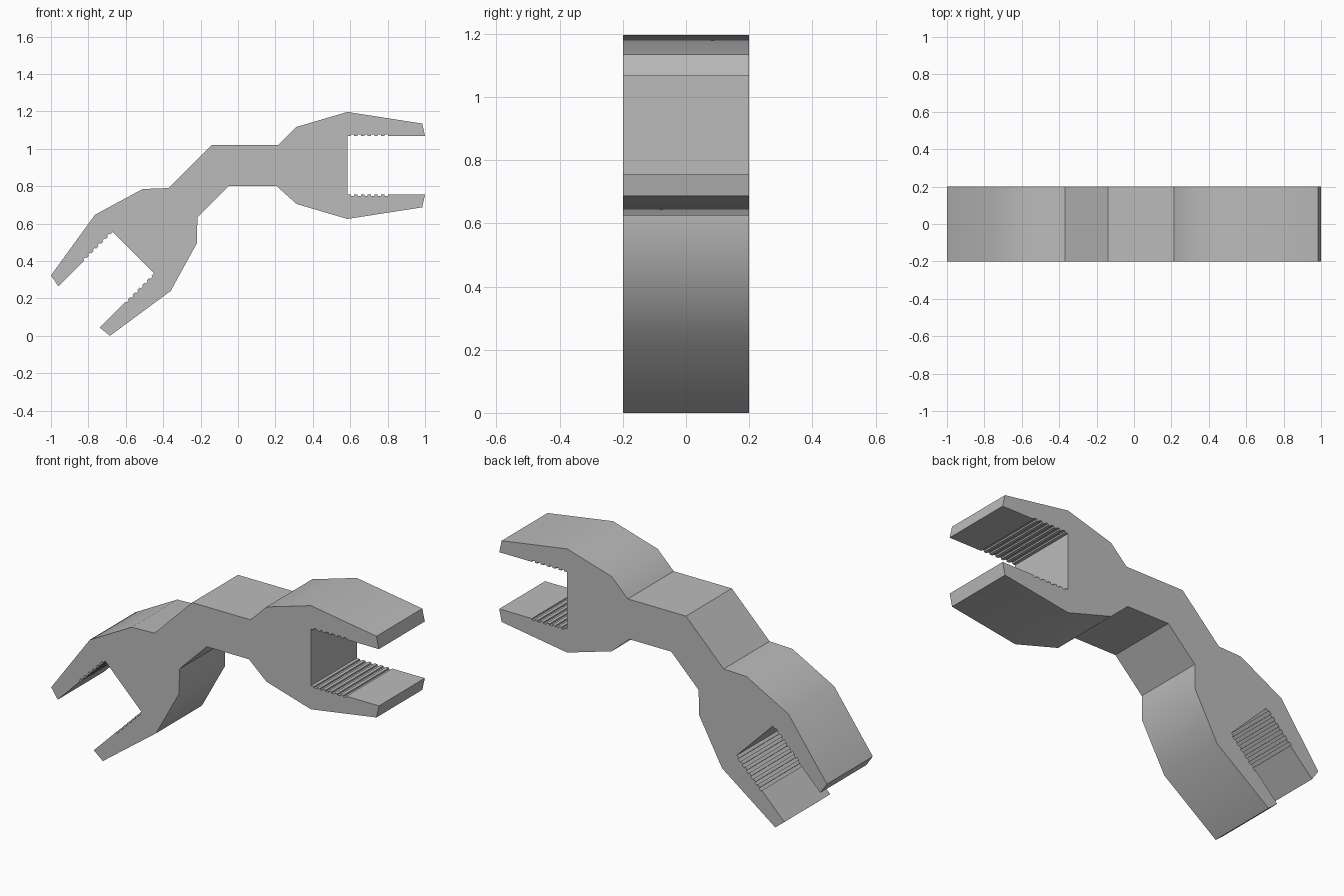
import bpy
import bmesh
import math
from mathutils import Vector

cube = bpy.data.objects.get("Cube")
if cube:
    bpy.data.objects.remove(cube, do_unlink=True)

HALF_WIDTH = 0.2
TEETH, PITCH, DEPTH = 6, 0.036, 0.008

steel = bpy.data.materials.new("grey_steel")
steel.use_nodes = True
grey = (0.5, 0.5, 0.5, 1)
steel.diffuse_color = grey
steel.node_tree.nodes["Principled BSDF"].inputs["Base Color"].default_value = grey


def grip(root, tip, into):
    """Inner jaw edge from root to tip, with shallow grooves cut into the jaw."""
    root, tip = Vector(root), Vector(tip)
    along = (tip - root).normalized()
    into = Vector(into).normalized() * DEPTH
    points = [root]
    for i in range(TEETH):
        start = root + along * PITCH * (i + 0.5)
        end = start + along * PITCH * 0.5
        points += [start, start + into, end + into, end]
    return points + [tip]


# Outer edges of the tool, listed between the jaw tips
top_edge = [(0.985, 1.135), (0.585, 1.197), (0.313, 1.117), (0.215, 1.02),
            (-0.14, 1.02), (-0.37, 0.79), (-0.51, 0.785), (-0.765, 0.647),
            (-1.0, 0.323)]
bottom_edge = [(-0.685, 0.0), (-0.36, 0.24), (-0.22, 0.495), (-0.217, 0.633),
               (-0.05, 0.8), (0.207, 0.8), (0.313, 0.705), (0.585, 0.625),
               (0.985, 0.687)]

# Toothed inner edges of the two open jaws
lower_left = grip((-0.45, 0.335), (-0.74, 0.045), (1, -1))
upper_left = grip((-0.67, 0.555), (-0.96, 0.265), (-1, 1))
lower_right = grip((0.585, 0.755), (1.0, 0.755), (0, -1))
upper_right = grip((0.585, 1.068), (1.0, 1.068), (0, 1))

outline = (top_edge + upper_left[::-1] + lower_left + bottom_edge
           + lower_right[::-1] + upper_right)

# Extrude the outline across the width
bm = bmesh.new()
face = bm.faces.new([bm.verts.new((p[0], -HALF_WIDTH, p[1])) for p in outline])
sweep = bmesh.ops.extrude_face_region(bm, geom=[face], use_keep_orig=True)
moved = [v for v in sweep["geom"] if isinstance(v, bmesh.types.BMVert)]
bmesh.ops.translate(bm, verts=moved, vec=(0, 2 * HALF_WIDTH, 0))
bmesh.ops.recalc_face_normals(bm, faces=bm.faces)
mesh = bpy.data.meshes.new("double_ended_wrench")
bm.to_mesh(mesh)
bm.free()
mesh.materials.append(steel)

wrench = bpy.data.objects.new("double_ended_wrench", mesh)
bpy.context.collection.objects.link(wrench)
bpy.context.view_layer.objects.active = wrench
wrench.select_set(True)
bpy.ops.object.shade_smooth_by_angle(angle=math.radians(30))
